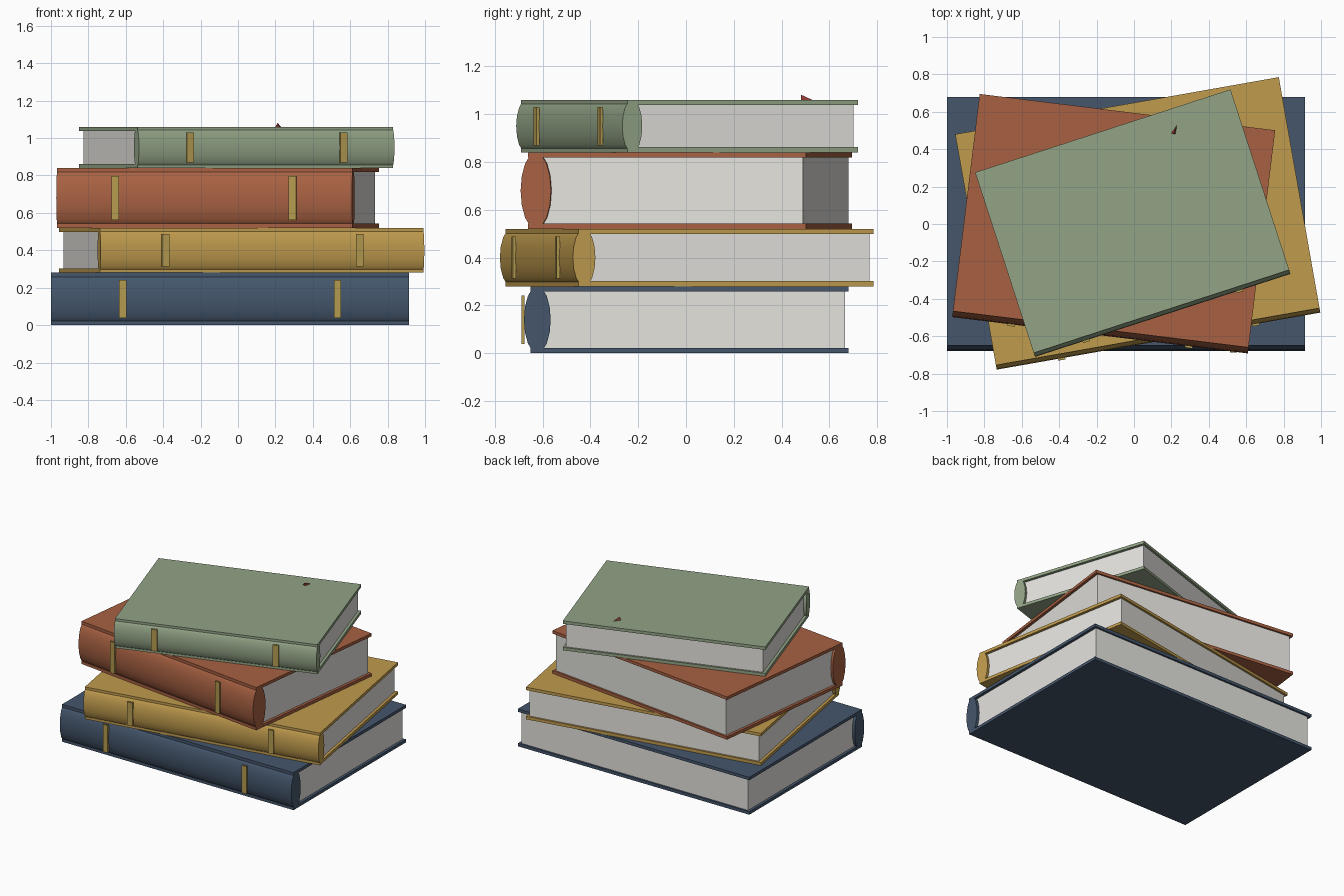
import bpy
from math import radians, pi
from mathutils import Matrix, Vector

if "Cube" in bpy.data.objects:
    bpy.data.objects.remove(bpy.data.objects["Cube"])


def material(name, rgb):
    m = bpy.data.materials.new(name)
    m.diffuse_color = (*rgb, 1)
    m.use_nodes = True
    m.node_tree.nodes["Principled BSDF"].inputs["Base Color"].default_value = m.diffuse_color
    return m


paper = material("paper", (0.78, 0.77, 0.73))
gold = material("gold", (0.46, 0.33, 0.08))
red = material("dark_red", (0.25, 0.04, 0.03))

COVER = 0.022      # cover board thickness


def finish(obj, name, mat, place):
    obj.name = name
    obj.data.materials.append(mat)
    obj.data.transform(obj.matrix_basis)
    obj.matrix_basis = place
    return obj


def box(name, lo, hi, mat, place):
    lo, hi = Vector(lo), Vector(hi)
    bpy.ops.mesh.primitive_cube_add(size=1)
    obj = bpy.context.object
    obj.matrix_basis = Matrix.Translation((lo + hi) / 2) @ Matrix.Diagonal((*(hi - lo), 1))
    return finish(obj, name, mat, place)


def book(name, rgb, centre, length, width, z, h, angle):
    mat = material(name + "_cloth", rgb)
    place = Matrix.Translation((*centre, z)) @ Matrix.Rotation(radians(angle), 4, 'Z')
    x, y = length / 2, width / 2

    # cover boards
    box(name + "_bottom_cover", (-x, -y, 0), (x, y, COVER), mat, place)
    box(name + "_top_cover", (-x, -y, h - COVER), (x, y, h), mat, place)

    # page block, slightly inset on three sides
    box(name + "_pages", (-x + 0.02, -y + 0.1 * h, COVER),
        (x - 0.02, y - 0.014, h - COVER), paper, place)

    # rounded spine: flattened cylinder along the front edge
    bpy.ops.mesh.primitive_cylinder_add(vertices=16, radius=1, depth=length)
    spine = bpy.context.object
    spine.matrix_basis = (Matrix.Translation((0, -y + 0.1 * h, h / 2))
                          @ Matrix.Diagonal((1, 0.2 * h, 0.5 * h, 1))
                          @ Matrix.Rotation(pi / 2, 4, 'Y'))
    finish(spine, name + "_spine", mat, place)
    bpy.ops.object.shade_smooth_by_angle(angle=radians(50))

    # gilt bands standing proud of the spine
    front = -y - 0.1 * h
    for side, label in ((-1, "left"), (1, "right")):
        bx = side * 0.3 * length
        box(f"{name}_{label}_band", (bx - 0.02, front - 0.01, 0.135 * h),
            (bx + 0.02, front + 0.003, 0.865 * h), gold, place)


book("blue_book", (0.058, 0.093, 0.15), (-0.0425, 0.015), 1.915, 1.33, 0, 0.28, 0)
book("yellow_book", (0.53, 0.33, 0.075), (0.018, 0.015), 1.757, 1.254, 0.28, 0.24, 10)
book("rust_book", (0.39, 0.12, 0.055), (-0.1065, 0.0175), 1.592, 1.17, 0.52, 0.32, -7)
book("green_book", (0.29, 0.37, 0.24), (-0.01, 0.015), 1.436, 1.015, 0.84, 0.22, 18)

# ribbon corner poking through the top cover
mesh = bpy.data.meshes.new("bookmark_tip")
mesh.from_pydata([(0.198, 0.485, 1.058), (0.222, 0.482, 1.058),
                  (0.231, 0.532, 1.058), (0.212, 0.482, 1.081)], [],
                 [(0, 2, 1), (0, 1, 3), (1, 2, 3), (2, 0, 3)])
tip = bpy.data.objects.new("bookmark_tip", mesh)
bpy.context.collection.objects.link(tip)
mesh.materials.append(red)
